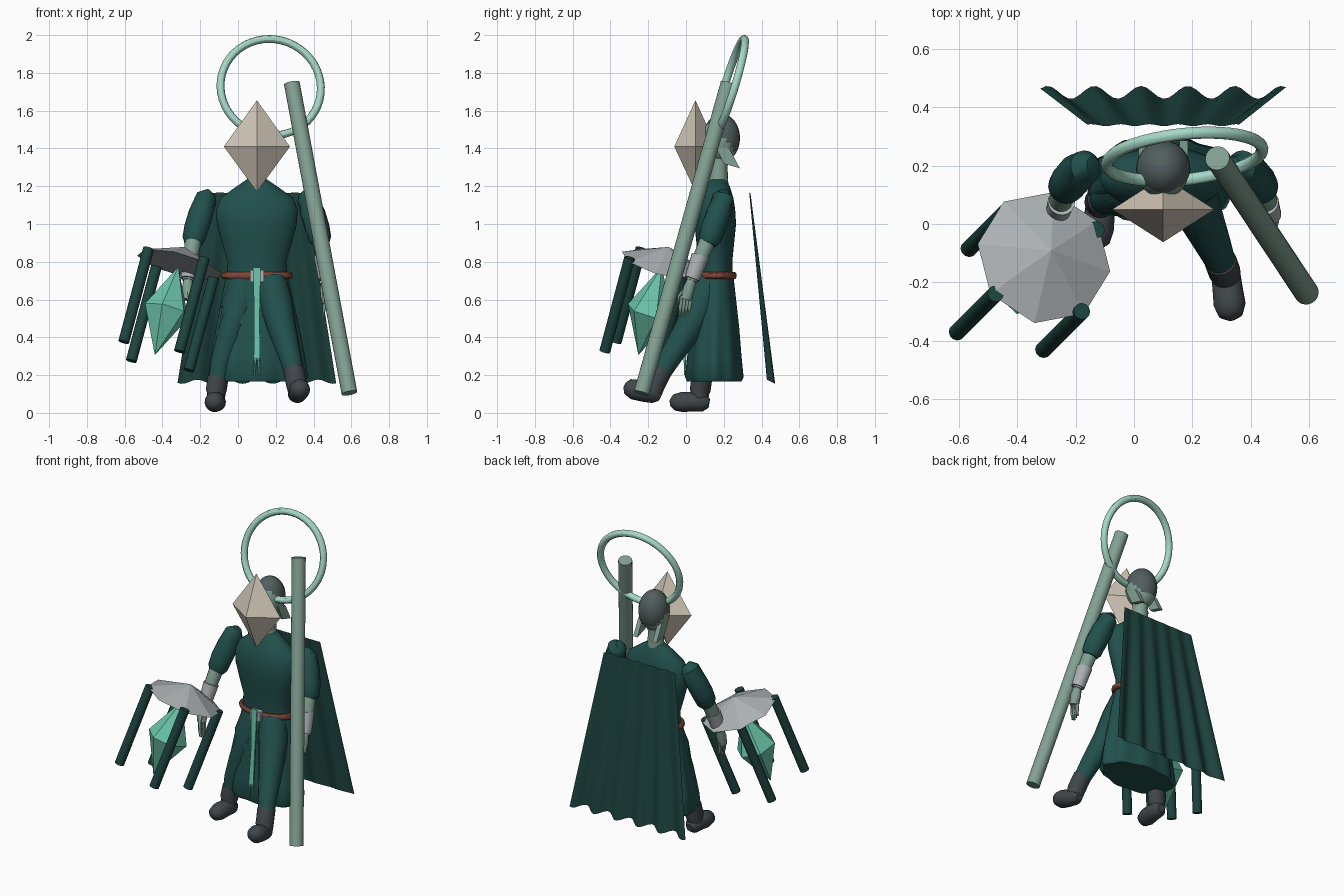
import bpy, bmesh, math
from mathutils import Vector

cube = bpy.data.objects.get("Cube")
if cube:
    bpy.data.objects.remove(cube, do_unlink=True)


def material(name, r, g, b):
    col = [(c / 255 / 12.92 if c < 11 else ((c / 255 + 0.055) / 1.055) ** 2.4) for c in (r, g, b)] + [1]
    m = bpy.data.materials.new(name)
    m.use_nodes = True
    m.diffuse_color = col
    m.node_tree.nodes["Principled BSDF"].inputs["Base Color"].default_value = col
    return m


TEAL = material("dark teal cloth", 33, 80, 76)
CAPE = material("deep green cloth", 29, 67, 62)
GREY = material("pale grey", 172, 177, 179)
MINT = material("mint", 107, 197, 170)
HALO = material("pale mint", 165, 216, 198)
SAGE = material("sage", 130, 160, 146)
HAIR = material("slate hair", 82, 94, 94)
BOOT = material("charcoal leather", 64, 70, 74)
BONE = material("bone", 208, 198, 182)
BELT = material("brown leather", 126, 72, 56)


def finish(name, bm, mats, smooth=True):
    bmesh.ops.recalc_face_normals(bm, faces=bm.faces)
    me = bpy.data.meshes.new(name)
    bm.to_mesh(me)
    bm.free()
    ob = bpy.data.objects.new(name, me)
    bpy.context.collection.objects.link(ob)
    for m in mats if isinstance(mats, list) else [mats]:
        me.materials.append(m)
    if smooth:
        bpy.ops.object.select_all(action='DESELECT')
        ob.select_set(True)
        bpy.context.view_layer.objects.active = ob
        bpy.ops.object.shade_smooth_by_angle(angle=math.radians(45))
    return ob


def skin_rings(bm, rings):
    """Bridge equal rings of points and cap both ends."""
    vs = [[bm.verts.new(p) for p in ring] for ring in rings]
    n = len(vs[0])
    for a, b in zip(vs, vs[1:]):
        for i in range(n):
            bm.faces.new((a[i], a[(i + 1) % n], b[(i + 1) % n], b[i]))
    bm.faces.new(vs[0])
    bm.faces.new(vs[-1])


def tube(name, path, mat, sides=16):
    """Round limb through (x, y, z, radius) points."""
    pts = [Vector(p[:3]) for p in path]
    rings = []
    for i, p in enumerate(pts):
        d = pts[min(i + 1, len(pts) - 1)] - pts[max(i - 1, 0)]
        q = Vector((0, 0, 1)).rotation_difference(d)
        rings.append([p + q @ Vector((math.cos(t), math.sin(t), 0)) * path[i][3]
                      for t in (math.tau * k / sides for k in range(sides))])
    bm = bmesh.new()
    skin_rings(bm, rings)
    return finish(name, bm, mat)


def loft(name, sections, mat, sides=48, folds=9):
    """Stacked ellipses (z, centre y, half x, half y, fold depth) about the body line."""
    rings = []
    for z, cy, rx, ry, f in sections:
        ring = []
        for k in range(sides):
            t = math.tau * k / sides
            s = 1 + f * math.cos(folds * t)
            ring.append((BX + rx * s * math.cos(t), cy + ry * s * math.sin(t), z))
        rings.append(ring)
    bm = bmesh.new()
    skin_rings(bm, rings)
    return finish(name, bm, mat)


def gem(name, centre, axis, sides, rx, ry, up, down, mat, phase=0.0):
    """Faceted double pyramid; down = 0 gives a flat base."""
    q = Vector((0, 0, 1)).rotation_difference(Vector(axis))
    c = Vector(centre)
    bm = bmesh.new()
    ring = []
    for k in range(sides):
        t = phase + math.tau * k / sides
        ring.append(bm.verts.new(c + q @ Vector((rx * math.cos(t), ry * math.sin(t), 0))))
    for h in (up, -down):
        if h == 0:
            bm.faces.new(ring)
            continue
        tip = bm.verts.new(c + q @ Vector((0, 0, h)))
        for k in range(sides):
            bm.faces.new((ring[k], ring[(k + 1) % sides], tip))
    return finish(name, bm, mat, smooth=False)


def ball(name, centre, size, mats, rule=None):
    bm = bmesh.new()
    bmesh.ops.create_uvsphere(bm, u_segments=24, v_segments=16, radius=1)
    for v in bm.verts:
        v.co = Vector(a * b for a, b in zip(v.co, size))
    if rule:
        for f in bm.faces:
            f.material_index = rule(f.calc_center_median())
    bmesh.ops.translate(bm, verts=bm.verts, vec=centre)
    return finish(name, bm, mats)


BX = 0.1  # body centre line

# Torso and skirt
loft("torso", [(0.68, .16, .165, .09, 0), (0.8, .155, .155, .09, 0), (0.9, .155, .185, .1, 0),
               (1.0, .155, .212, .11, 0), (1.08, .155, .215, .105, 0), (1.14, .16, .19, .09, 0),
               (1.19, .165, .12, .07, 0), (1.235, .17, .055, .045, 0)], TEAL)
loft("skirt", [(0.72, .16, .165, .092, 0), (0.6, .155, .19, .11, .01), (0.45, .155, .22, .125, .025),
               (0.3, .15, .245, .14, .04), (0.19, .15, .26, .15, .045), (0.165, .15, .245, .14, .04)], TEAL)

# Belt, buckle and hanging ribbon
bpy.ops.mesh.primitive_torus_add(major_segments=40, minor_segments=10, major_radius=1, minor_radius=.1)
belt = bpy.context.object
belt.name = "belt"
for v in belt.data.vertices:
    v.co = (v.co.x * .173 + BX, v.co.y * .098 + .16, v.co.z * .19 + .727)
belt.data.materials.append(BELT)
bpy.ops.object.shade_smooth_by_angle()


def box(name, centre, size, mat):
    bm = bmesh.new()
    bmesh.ops.create_cube(bm, size=1)
    for v in bm.verts:
        v.co = Vector(a * b for a, b in zip(v.co, size)) + Vector(centre)
    return finish(name, bm, mat, smooth=False)


box("buckle", (BX, .05, .725), (.075, .03, .065), GREY)
bm = bmesh.new()
skin_rings(bm, [[(BX + sx * w, y + sy, z) for sx, sy in ((-1, 0), (1, 0), (1, .008), (-1, .008))]
                for z, y, w in ((.77, .025, .02), (.5, .01, .014), (.28, -.01, .017))])
finish("ribbon", bm, MINT, smooth=False)
for s in (-1, 1):
    tube("ribbon_tail", [(BX + s * .008, -.006, .29, .008), (BX + s * .013, -.006, .2, .004)], MINT, 6)

# Neck, head and ears
tube("neck", [(BX, .17, 1.2, .055), (BX, .175, 1.3, .045), (BX, .18, 1.4, .05)], SAGE)
ball("head", (BX, .188, 1.455), (.093, .098, .128), [SAGE, HAIR],
     lambda c: 1 if c.z + 0.9 * c.y > 0 else 0)
for s in (-1, 1):
    bm = bmesh.new()
    skin_rings(bm, [[(BX + s * (x + dx), y, z) for y, z in ((.15, 1.42), (.23, 1.4), (.285, 1.295), (.2, 1.32))]
                    for x, dx in ((.055, 0), (.085, 0))])
    finish("ear", bm, SAGE, smooth=False)

# Faceted mask and halo
gem("mask", (BX, .05, 1.41), (0, 0, 1), 4, .175, .112, .245, .24, BONE)
bpy.ops.mesh.primitive_torus_add(major_segments=48, minor_segments=12, major_radius=.267, minor_radius=.021,
                                 location=(.173, .23, 1.724),
                                 rotation=(math.radians(73), 0, math.radians(6)))
halo = bpy.context.object
halo.name = "halo"
halo.data.materials.append(HALO)
bpy.ops.object.shade_smooth_by_angle()

# Arms, mirrored about the body line
for side, s in (("right", -1), ("left", 1)):
    def at(x, y, z, r):
        return (BX + s * x, y, z, r)
    tube(side + "_sleeve", [at(.24, .2, 1.165, .03), at(.265, .195, 1.14, .058), at(.295, .175, 1.06, .066),
                            at(.32, .145, .98, .066), at(.335, .125, .92, .06), at(.34, .115, .895, .045)], TEAL)
    tube(side + "_forearm", [at(.33, .13, .95, .045), at(.35, .08, .83, .04), at(.365, .03, .7, .03)], SAGE)
    tube(side + "_bracelet", [at(.348, .075, .83, .047), at(.364, .032, .71, .04)], GREY)
    tube(side + "_palm", [at(.364, .032, .71, .024), at(.366, .015, .66, .032), at(.366, 0, .6, .028)], SAGE, 10)
    for k in range(4):
        y = -.025 + k * .016
        tube(side + "_finger", [at(.362, y + .005, .62, .01), at(.358, y - .005, .56, .01),
                                at(.35, y - .008, .51 + .008 * abs(k - 1), .006)], SAGE, 8)
    tube(side + "_thumb", [at(.362, 0, .66, .011), at(.355, -.035, .62, .01), at(.35, -.042, .58, .007)], SAGE, 8)

# Legs and boots, left one striding forward
tube("left_leg", [(.17, .13, .7, .085), (.2, .08, .58, .09), (.235, .01, .44, .075),
                  (.275, -.08, .3, .06), (.305, -.15, .18, .048)], TEAL)
tube("right_leg", [(.03, .15, .7, .085), (0, .12, .56, .09), (-.04, .1, .4, .075),
                   (-.09, .09, .25, .06), (-.11, .08, .14, .048)], TEAL)
tube("left_boot_shaft", [(.295, -.125, .23, .055), (.31, -.165, .15, .055), (.315, -.175, .11, .05)], BOOT)
tube("left_boot_foot", [(.31, -.135, .085, .025), (.313, -.165, .1, .05), (.32, -.22, .11, .052),
                        (.327, -.275, .125, .055), (.33, -.31, .14, .042), (.331, -.325, .147, .015)], BOOT)
tube("right_boot_shaft", [(-.105, .085, .19, .055), (-.115, .075, .12, .055), (-.115, .07, .06, .048)], BOOT)
tube("right_boot_foot", [(-.11, .122, .05, .025), (-.112, .095, .055, .048), (-.117, .04, .06, .052),
                         (-.123, -.02, .058, .054), (-.126, -.065, .055, .042), (-.127, -.085, .052, .015)], BOOT)

# Cape, a rippled sheet hanging behind
bm = bmesh.new()
cols, rows = 44, 10
grid = []
for j in range(rows + 1):
    v = j / rows
    row = []
    for i in range(cols + 1):
        u = i / cols
        ripple = math.sin(math.tau * (5.25 * u + .1)) * .022 * (.15 + .85 * v)
        row.append(bm.verts.new((BX + (u - .5) * (.52 + .32 * v), .338 + .112 * v + ripple,
                                 1.165 - 1.0 * v - ripple * .5)))
    grid.append(row)
for a, b in zip(grid, grid[1:]):
    for i in range(cols):
        bm.faces.new((a[i], a[i + 1], b[i + 1], b[i]))
finish("cape", bm, CAPE)

# Staff
tube("staff", [(.285, .225, 1.745, .042), (.59, -.235, .105, .042)], SAGE, 20)

# Tilted canopy on four legs with a hanging crystal
TILT = Vector((.25, .25, .94)).normalized()
hub = Vector((-.308, -.115, .785))
gem("canopy", hub, TILT, 8, .236, .236, .1, 0, GREY, math.radians(-10))
for foot in ((-.605, -.37, .375), (-.565, -.085, .275), (-.31, -.43, .325), (-.26, -.15, .225)):
    top = Vector(foot) + TILT * .53
    tube("canopy_leg", [(*foot, .029), (*top, .029)], CAPE, 12)
gem("crystal", (-.378, -.19, .54), TILT, 6, .125, .125, .25, .25, MINT, .3)
